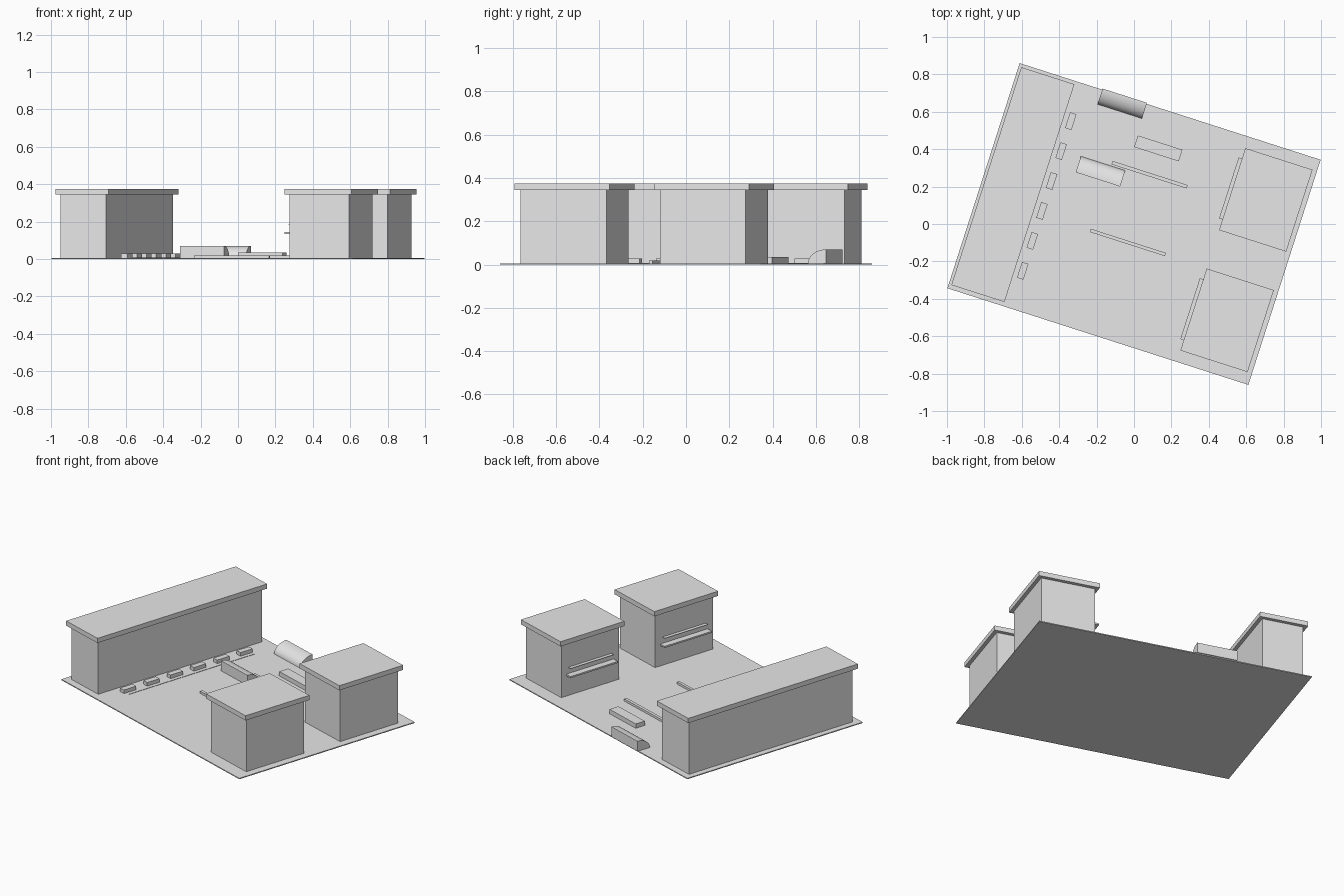
import bpy, bmesh, math
from mathutils import Matrix

cube = bpy.data.objects.get("Cube")
if cube:
    bpy.data.objects.remove(cube, do_unlink=True)

# One plain colour for the whole model
grey = bpy.data.materials.new("light_grey")
grey.use_nodes = True
COLOUR = (0.8, 0.8, 0.8, 1)
grey.diffuse_color = COLOUR
grey.node_tree.nodes["Principled BSDF"].inputs["Base Color"].default_value = COLOUR

# The whole plot is turned about the vertical axis
TURN = Matrix.Rotation(math.radians(-17.8), 4, "Z")
GROUND = 0.006
EAVES, ROOF = 0.345, 0.375


def finish(name, bm):
    bmesh.ops.recalc_face_normals(bm, faces=bm.faces)
    bm.transform(TURN)
    mesh = bpy.data.meshes.new(name)
    bm.to_mesh(mesh)
    bm.free()
    mesh.materials.append(grey)
    obj = bpy.data.objects.new(name, mesh)
    bpy.context.collection.objects.link(obj)
    return obj


def box(name, u, v, z):
    """Box from (min, max) ranges along the plot's own axes."""
    bm = bmesh.new()
    bmesh.ops.create_cube(bm, size=1)
    for vert in bm.verts:
        vert.co = [lo + (hi - lo) * (c + 0.5) for c, (lo, hi) in zip(vert.co, (u, v, z))]
    return finish(name, bm)


def building(name, u, v, overhang=0.022):
    """Plain walls under an overhanging flat roof."""
    wall_u = (u[0] + overhang, u[1] - overhang)
    wall_v = (v[0] + overhang, v[1] - overhang)
    box(name + "_walls", wall_u, wall_v, (GROUND, EAVES))
    box(name + "_roof", u, v, (EAVES, ROOF))


def round_block(name, u, flat_v, round_v, height=0.064, steps=16):
    """Block with one upright side and one rounded side."""
    bm = bmesh.new()
    profile = [(flat_v, GROUND)]
    for i in range(steps + 1):
        a = math.pi / 2 * i / steps
        profile.append((flat_v + (round_v - flat_v) * math.sin(a),
                        GROUND + height * math.cos(a)))
    face = bm.faces.new([bm.verts.new((u[0], y, z)) for y, z in profile])
    ext = bmesh.ops.extrude_face_region(bm, geom=[face])
    moved = [g for g in ext["geom"] if isinstance(g, bmesh.types.BMVert)]
    bmesh.ops.translate(bm, verts=moved, vec=(u[1] - u[0], 0, 0))
    obj = finish(name, bm)
    bpy.ops.object.select_all(action="DESELECT")
    obj.select_set(True)
    bpy.context.view_layer.objects.active = obj
    bpy.ops.object.shade_smooth_by_angle(angle=math.radians(30))


# Ground slab
box("ground", (-0.845, 0.845), (-0.632, 0.632), (0, GROUND))

# Long building, and two square ones with a counter and a ledge each
building("long_building", (-0.83, -0.532), (-0.609, 0.614))
for side, label in ((1, "back"), (-1, "front")):
    def span(a, b):
        return tuple(sorted((side * a, side * b)))
    building(label + "_building", (0.443, 0.82), span(0.108, 0.568))
    box(label + "_counter", (0.424, 0.466), span(0.168, 0.51), (0.135, 0.145))
    box(label + "_ledge", (0.443, 0.466), span(0.185, 0.495), (0.182, 0.185))

# Row of planters with a painted line beside it
for i in range(6):
    v = (i - 2.5) * 0.168
    box(f"planter_{i + 1}", (-0.508, -0.472), (v - 0.044, v + 0.044), (GROUND, 0.029))
box("ground_line", (-0.449, -0.445), (-0.455, 0.462), (GROUND, 0.008))

# Rounded blocks facing each other
round_block("back_round_block", (-0.381, -0.132), 0.638, 0.55)
round_block("middle_round_block", (-0.381, -0.132), 0.168, 0.258)

# Low platform and two kerbs
box("platform", (-0.125, 0.125), (0.392, 0.457), (GROUND, 0.034))
box("back_kerb", (-0.212, 0.21), (0.267, 0.286), (GROUND, 0.02))
box("middle_kerb", (-0.212, 0.21), (-0.113, -0.095), (GROUND, 0.02))
